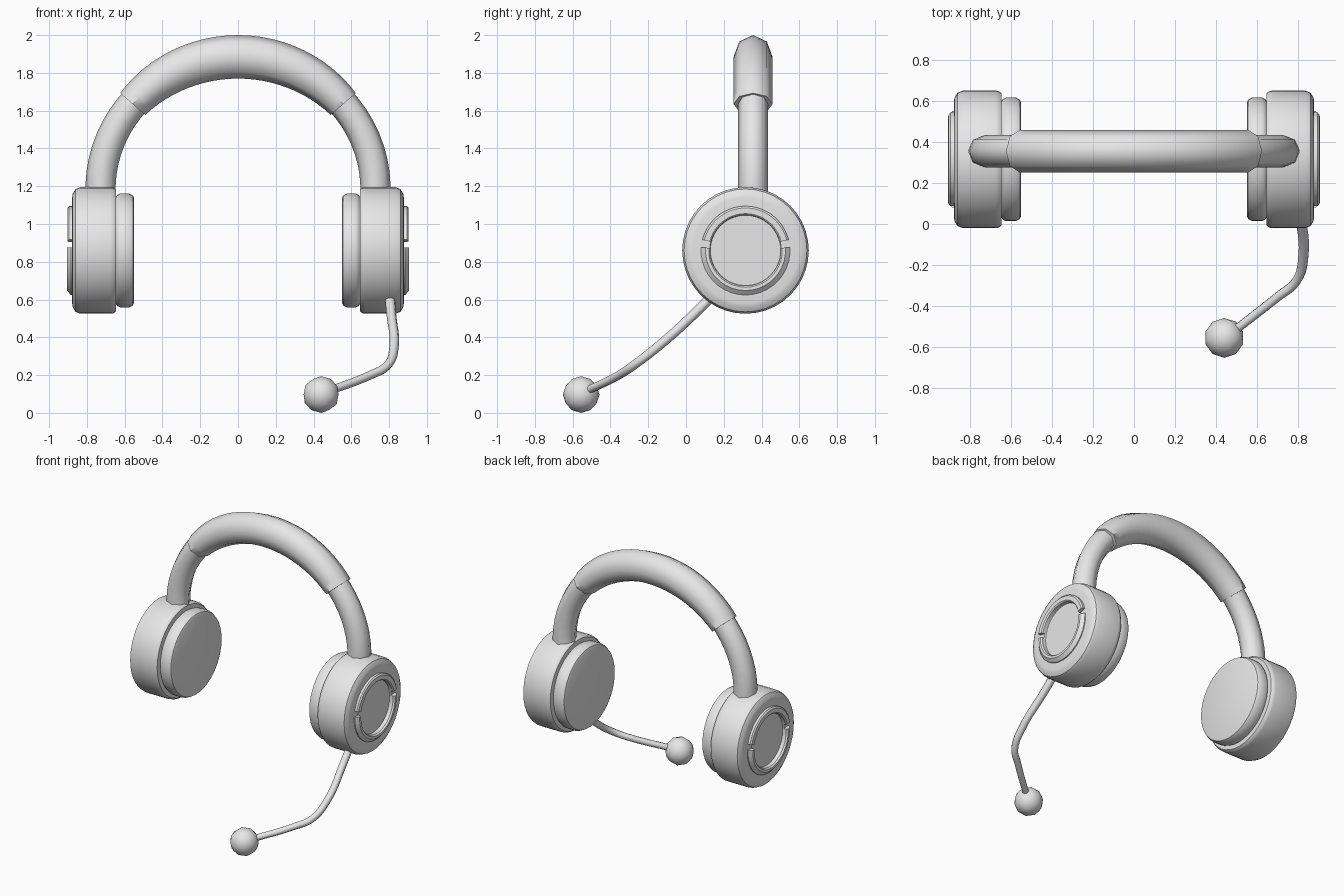
import bpy, bmesh
from math import sin, cos, pi, radians
from mathutils import Vector

cube = bpy.data.objects.get("Cube")
if cube:
    bpy.data.objects.remove(cube)

GREY = (0.8, 0.8, 0.8, 1)
grey = bpy.data.materials.new("light_grey")
grey.use_nodes = True
grey.diffuse_color = GREY
grey.node_tree.nodes["Principled BSDF"].inputs["Base Color"].default_value = GREY

CUP = Vector((0, 0.315, 0.86))     # centre of the ear cup axis
BAND_Y = 0.355


def finish(name, bm, angle):
    """Turn a bmesh into a smooth-shaded object that keeps edges above the angle sharp."""
    bmesh.ops.recalc_face_normals(bm, faces=bm.faces)
    me = bpy.data.meshes.new(name)
    bm.to_mesh(me)
    bm.free()
    me.materials.append(grey)
    me.shade_smooth()
    me.set_sharp_from_angle(angle=radians(angle))
    ob = bpy.data.objects.new(name, me)
    bpy.context.collection.objects.link(ob)
    return ob


def skin(name, rings, angle=35):
    """Bridge a row of closed rings and cap both ends."""
    bm = bmesh.new()
    rows = [[bm.verts.new(p) for p in ring] for ring in rings]
    n = len(rows[0])
    for a, b in zip(rows, rows[1:]):
        for i in range(n):
            j = (i + 1) % n
            bm.faces.new((a[i], a[j], b[j], b[i]))
    bm.faces.new(rows[0])
    bm.faces.new(rows[-1])
    return finish(name, bm, angle)


def around(x, r, a):
    """Point at radius r and angle a around the ear cup axis."""
    return CUP + Vector((x, r * cos(a), r * sin(a)))


def lathe(name, side, profile, seg=40):
    turn = [2 * pi * i / seg for i in range(seg)]
    return skin(name, [[around(side * x, r, a) for a in turn] for x, r in profile])


def arc(name, side, profile, start, end, steps=20):
    turn = [radians(start + (end - start) * i / steps) for i in range(steps + 1)]
    return skin(name, [[around(side * x, r, a) for x, r in profile] for a in turn])


def band(name, start, end, steps, size):
    """Octagonal bar swept along the arch; size(t) gives radial and sideways radius."""
    rings = []
    for i in range(steps + 1):
        a = radians(start + (end - start) * i / steps)
        mid = Vector((0.728 * cos(a), BAND_Y, 1.185 + 0.70 * sin(a)))
        out = Vector((0.70 * cos(a), 0, 0.728 * sin(a))).normalized()
        high, wide = size(abs(2 * i / steps - 1))
        rings.append([mid + out * high * cos(k * pi / 4) + Vector((0, wide * sin(k * pi / 4), 0))
                      for k in range(8)])
    return skin(name, rings, 50)


# Headband and its thicker padding
band("headband", -14, 194, 40, lambda t: (0.08, 0.079))
band("headband_padding", 40, 140, 24, lambda t: (0.115 - 0.027 * t * t, 0.103))

# Ear cups, cushions and the split trim rings
for side, label in ((1, "left"), (-1, "right")):
    lathe(label + "_ear_cup", side, [
        (0.645, 0.29), (0.645, 0.322), (0.66, 0.333), (0.675, 0.335), (0.835, 0.335),
        (0.86, 0.325), (0.875, 0.30), (0.878, 0.28), (0.878, 0.19), (0.868, 0.186)])
    lathe(label + "_ear_cushion", side, [
        (0.55, 0.275), (0.556, 0.291), (0.575, 0.301), (0.625, 0.301), (0.638, 0.295), (0.65, 0.28)])
    arc(label + "_upper_trim", side, [
        (0.86, 0.235), (0.895, 0.235), (0.903, 0.225), (0.903, 0.195), (0.895, 0.187), (0.86, 0.187)],
        14, 166)
    arc(label + "_lower_trim", side, [
        (0.86, 0.236), (0.885, 0.236), (0.906, 0.212), (0.906, 0.195), (0.895, 0.187), (0.86, 0.187)],
        4, -184)

# Microphone boom as a bevelled curve
path = [(0.80, 0.17, 0.65), (0.812, 0.04, 0.52), (0.826, -0.15, 0.35), (0.79, -0.28, 0.25),
        (0.70, -0.355, 0.2), (0.47, -0.535, 0.112)]
curve = bpy.data.curves.new("microphone_boom", "CURVE")
curve.dimensions = "3D"
curve.bevel_depth = 0.027
curve.bevel_resolution = 2
curve.resolution_u = 6
spline = curve.splines.new("BEZIER")
spline.bezier_points.add(len(path) - 1)
for i, (point, co) in enumerate(zip(spline.bezier_points, path)):
    point.co = co
    point.handle_left_type = point.handle_right_type = "AUTO"
    point.radius = 1 - 0.04 * i
curve.materials.append(grey)
bpy.context.collection.objects.link(bpy.data.objects.new("microphone_boom", curve))

# Microphone tip
bm = bmesh.new()
bmesh.ops.create_icosphere(bm, subdivisions=2, radius=0.097)
bmesh.ops.translate(bm, verts=bm.verts, vec=(0.44, -0.555, 0.097))
finish("microphone_tip", bm, 60)
